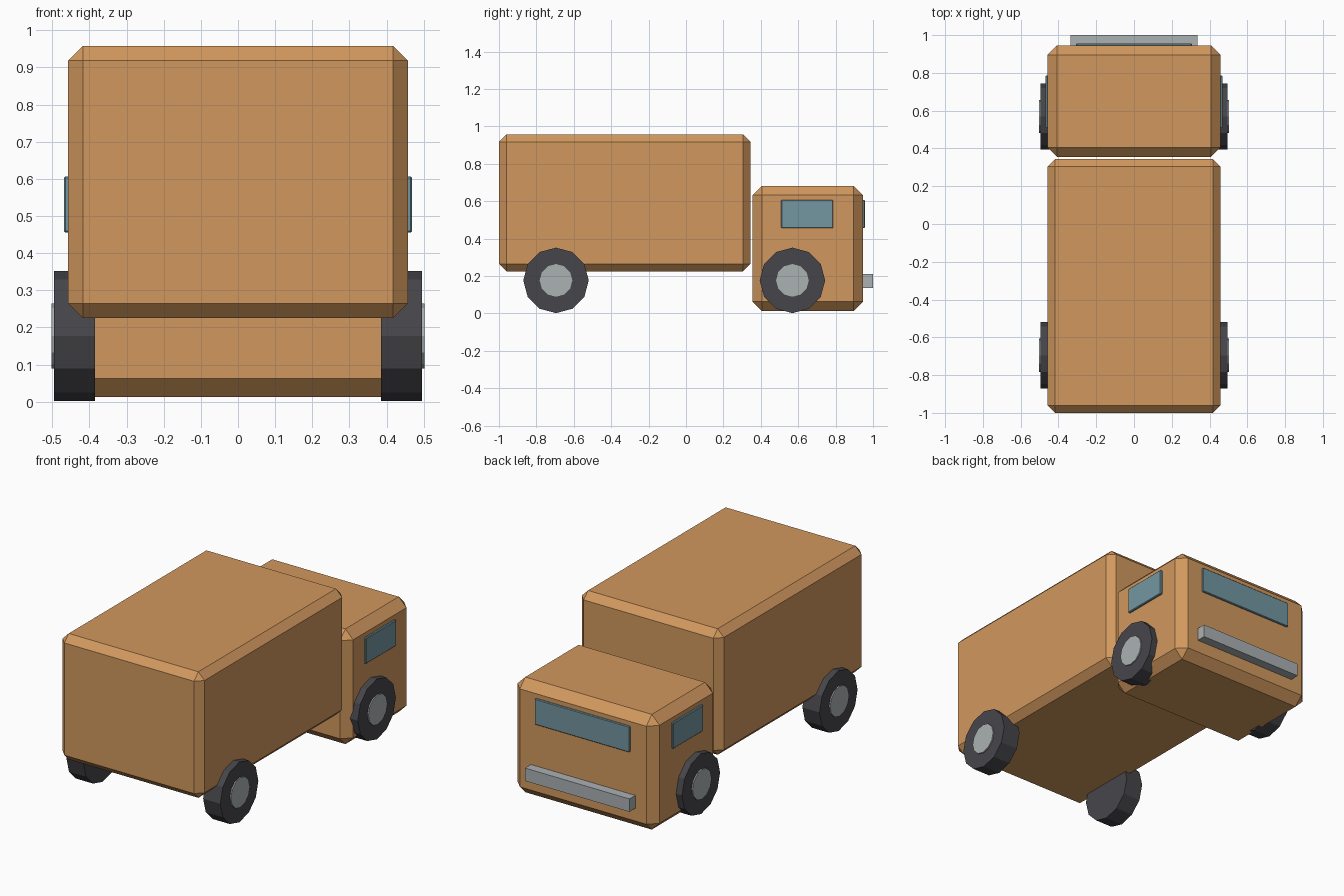
import bpy
import math

default_cube = bpy.data.objects.get("Cube")
if default_cube:
    bpy.data.objects.remove(default_cube, do_unlink=True)


def make_material(name, rgb):
    mat = bpy.data.materials.new(name)
    mat.use_nodes = True
    colour = (*rgb, 1.0)
    mat.diffuse_color = colour
    mat.node_tree.nodes["Principled BSDF"].inputs["Base Color"].default_value = colour
    return mat


orange = make_material("warm orange", (0.64, 0.315, 0.112))
rubber = make_material("dark rubber", (0.062, 0.061, 0.070))
metal = make_material("light grey metal", (0.41, 0.44, 0.45))
glass = make_material("blue grey glass", (0.172, 0.305, 0.35))


def box(name, low, high, mat, chamfer=0.0):
    """Box between two corners, with optional flat chamfers."""
    centre = [(a + b) / 2 for a, b in zip(low, high)]
    bpy.ops.mesh.primitive_cube_add(size=1, location=centre)
    obj = bpy.context.object
    obj.name = name
    size = [b - a for a, b in zip(low, high)]
    for v in obj.data.vertices:
        v.co = [c * s for c, s in zip(v.co, size)]
    obj.data.materials.append(mat)
    if chamfer:
        bevel = obj.modifiers.new("Chamfer", "BEVEL")
        bevel.width = chamfer
        bevel.segments = 1
        bevel.limit_method = "NONE"
    return obj


def disc(name, x_in, x_out, y, z, radius, mat):
    """Twelve-sided cylinder lying along x."""
    bpy.ops.mesh.primitive_cylinder_add(
        vertices=12, radius=radius, depth=abs(x_out - x_in),
        location=((x_in + x_out) / 2, y, z), rotation=(0, math.pi / 2, 0))
    obj = bpy.context.object
    obj.name = name
    obj.data.materials.append(mat)
    return obj


# Bodywork
half_width = 0.457
box("cargo_box", (-half_width, -1.0, 0.225), (half_width, 0.345, 0.958), orange, 0.04)
box("cab", (-half_width, 0.356, 0.013), (half_width, 0.946, 0.683), orange, 0.05)

# Bumper and windscreen
box("bumper", (-0.336, 0.93, 0.137), (0.336, 1.0, 0.212), metal)
box("windscreen", (-0.306, 0.935, 0.456), (0.306, 0.956, 0.607), glass, 0.004)

# Side windows and wheels
wheel_radius = 0.175
for side, sign in (("left", -1), ("right", 1)):
    x_low, x_high = sorted((sign * 0.445, sign * 0.469))
    box(f"{side}_window", (x_low, 0.508, 0.456), (x_high, 0.787, 0.607), glass, 0.004)
    for axle, y in (("front", 0.569), ("rear", -0.695)):
        disc(f"{axle}_{side}_tyre", sign * 0.385, sign * 0.495, y,
             wheel_radius + 0.002, wheel_radius, rubber)
        disc(f"{axle}_{side}_hub", sign * 0.44, sign * 0.502, y,
             wheel_radius + 0.002, wheel_radius / 2, metal)
